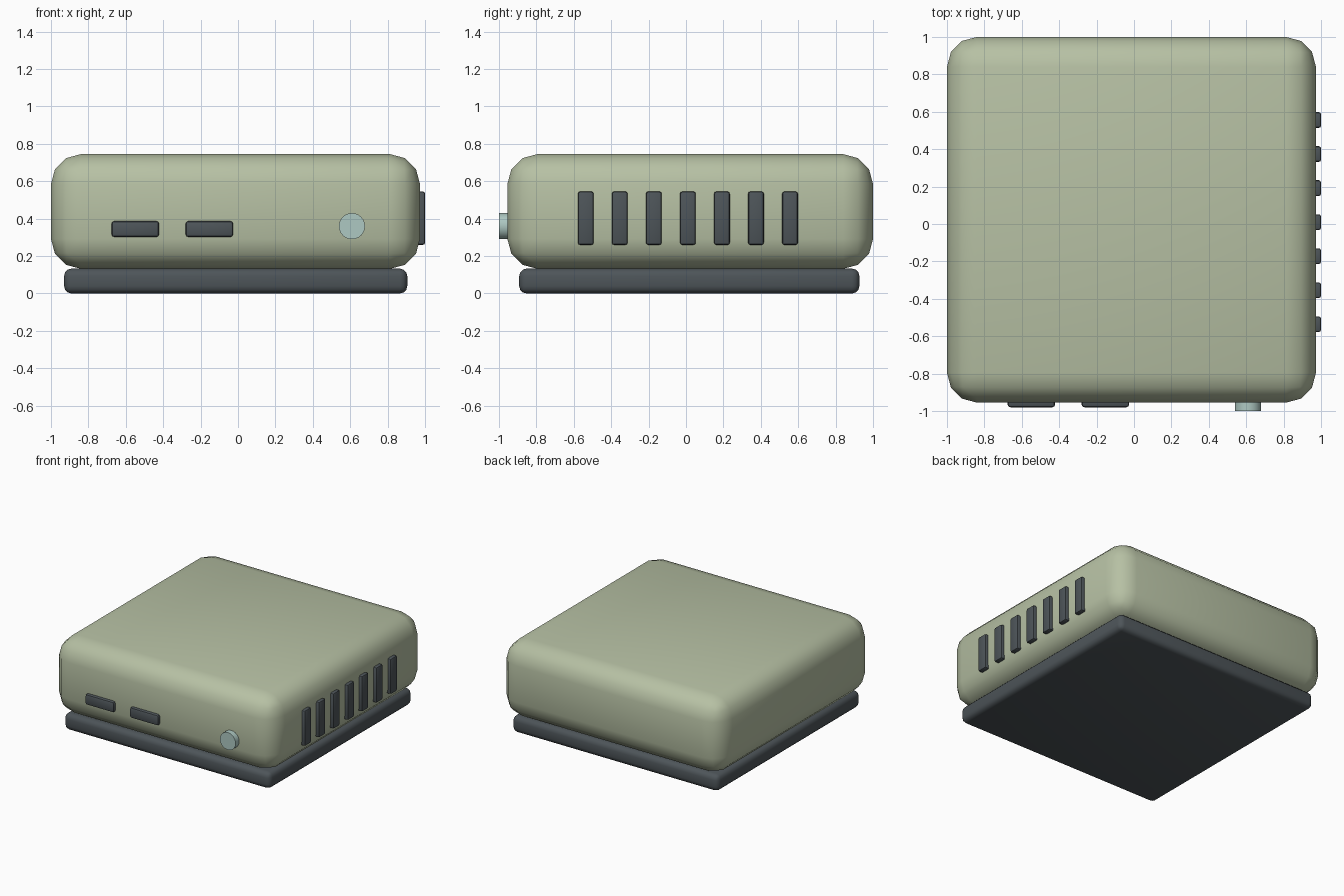
import bpy, math

if "Cube" in bpy.data.objects:
    bpy.data.objects.remove(bpy.data.objects["Cube"])

def material(name, rgb):
    m = bpy.data.materials.new(name)
    m.diffuse_color = (*rgb, 1)
    m.use_nodes = True
    m.node_tree.nodes["Principled BSDF"].inputs["Base Color"].default_value = m.diffuse_color
    return m

sage = material("sage_shell", (0.47, 0.53, 0.37))
dark = material("dark_plastic", (0.075, 0.09, 0.10))
mint = material("pale_button", (0.42, 0.58, 0.54))

def box(name, lo, hi, bevel, segments, mat):
    """Rounded box between two corners."""
    bpy.ops.mesh.primitive_cube_add(size=1, location=[(a + b) / 2 for a, b in zip(lo, hi)])
    o = bpy.context.object
    o.name = name
    o.scale = [b - a for a, b in zip(lo, hi)]
    bpy.ops.object.transform_apply(location=False, rotation=False, scale=True)
    mod = o.modifiers.new("round", 'BEVEL')
    mod.width, mod.segments = bevel, segments
    bpy.ops.object.modifier_apply(modifier="round")
    bpy.ops.object.shade_smooth_by_angle(angle=math.radians(40))
    o.data.materials.append(mat)
    return o

# Main shell and the plinth under it
box("shell", (-1, -0.955, 0.132), (0.973, 1, 0.745), 0.16, 3, sage)
box("base_plinth", (-0.93, -0.892, 0), (0.905, 0.927, 0.133), 0.04, 3, dark)

# Front ports
for i, x in enumerate((-0.549, -0.153)):
    box(f"front_port_{i + 1}", (x - 0.127, -0.98, 0.302), (x + 0.127, -0.92, 0.387), 0.015, 2, dark)

# Side vent bars
for i in range(7):
    y = 0.01 + (i - 3) * 0.182
    box(f"side_vent_{i + 1}", (0.94, y - 0.042, 0.26), (1, y + 0.042, 0.545), 0.012, 2, dark)

# Power button
bpy.ops.mesh.primitive_cylinder_add(vertices=24, radius=0.07, depth=0.08,
                                    location=(0.609, -0.96, 0.36), rotation=(math.pi / 2, 0, 0))
button = bpy.context.object
button.name = "power_button"
button.data.materials.append(mint)
bpy.ops.object.shade_smooth_by_angle(angle=math.radians(40))
